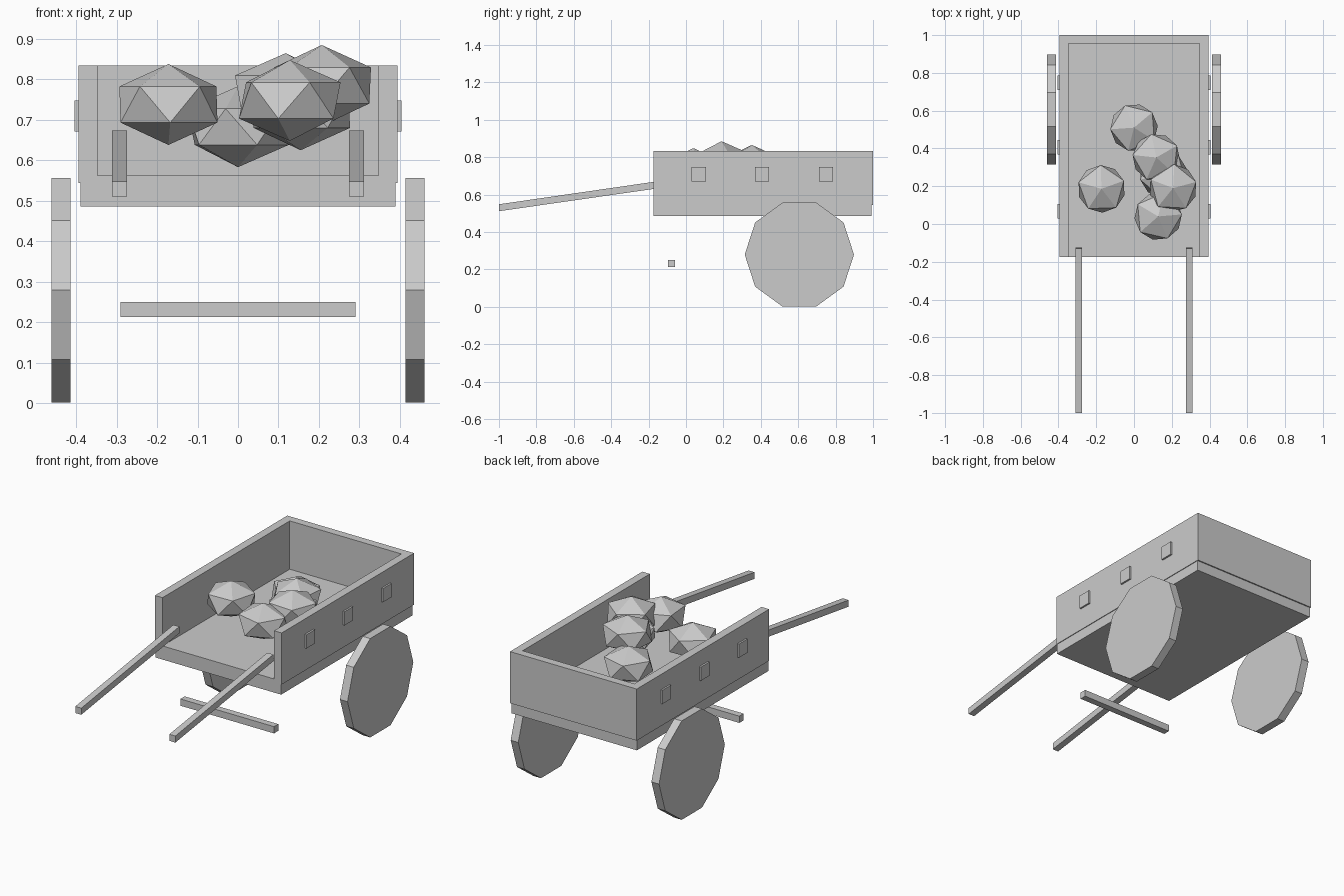
import bpy, bmesh, math
from mathutils import Matrix, Vector

if "Cube" in bpy.data.objects:
    bpy.data.objects.remove(bpy.data.objects["Cube"])


def make(name, bm):
    bmesh.ops.recalc_face_normals(bm, faces=bm.faces)
    me = bpy.data.meshes.new(name)
    bm.to_mesh(me)
    bm.free()
    ob = bpy.data.objects.new(name, me)
    bpy.context.collection.objects.link(ob)
    return ob


def box(name, lo, hi):
    lo, hi = Vector(lo), Vector(hi)
    bm = bmesh.new()
    bmesh.ops.create_cube(bm, size=1, matrix=Matrix.Translation((lo + hi) / 2)
                          @ Matrix.Diagonal((*(hi - lo), 1)))
    return make(name, bm)


def extrude(name, points, vec):
    bm = bmesh.new()
    face = bm.faces.new([bm.verts.new(p) for p in points])
    ext = bmesh.ops.extrude_face_region(bm, geom=[face], use_keep_orig=True)
    verts = [v for v in ext["geom"] if isinstance(v, bmesh.types.BMVert)]
    bmesh.ops.translate(bm, verts=verts, vec=vec)
    return make(name, bm)


# Cart floor
box("floor", (-0.39, -0.174, 0.486), (0.39, 0.993, 0.5625))

# U-shaped wall: two sides and the back, open at the front
xo, xi, yf, yb, yi = 0.394, 0.347, -0.175, 1.0, 0.955
profile = [(-xo, yf), (-xi, yf), (-xi, yi), (xi, yi),
           (xi, yf), (xo, yf), (xo, yb), (-xo, yb)]
extrude("walls", [(x, y, 0.544) for x, y in profile], (0, 0, 0.29))

# Loose crossbar under the front
box("crossbar", (-0.291, -0.096, 0.212), (0.291, -0.058, 0.25))

for side, s in (("left", -1), ("right", 1)):
    # Ten-sided wheel
    ring = [(s * 0.414, 0.606 + 0.292 * math.cos(i * math.pi / 5),
             0.279 + 0.292 * math.sin(i * math.pi / 5)) for i in range(10)]
    extrude(side + "_wheel", ring, (s * 0.047, 0, 0))

    # Sloping handle
    x0 = s * 0.2925 - 0.0185
    prof = [(-1.0, 0.511), (-0.125, 0.637), (-0.13, 0.674), (-1.0, 0.548)]
    extrude(side + "_handle", [(x0, y, z) for y, z in prof], (0.037, 0, 0))

    # Square plates on the side wall
    for i, y in enumerate((0.068, 0.407, 0.748)):
        xa, xb = sorted((s * 0.37, s * 0.404))
        box(f"{side}_plate_{i}", (xa, y - 0.038, 0.671), (xb, y + 0.038, 0.748))

# Squashed, low-poly stones: centre and turn about z
stones = [((-0.172, 0.186, 0.738), 20), ((0.128, 0.04, 0.748), 5),
          ((0.0, 0.51, 0.683), 40), ((0.207, 0.19, 0.785), 15),
          ((0.118, 0.352, 0.765), 30), ((0.155, 0.265, 0.725), 50)]
for i, (loc, turn) in enumerate(stones):
    bm = bmesh.new()
    bmesh.ops.create_icosphere(
        bm, subdivisions=1, radius=1,
        matrix=Matrix.Translation(loc) @ Matrix.Rotation(math.radians(turn), 4, 'Z')
        @ Matrix.Diagonal((0.141, 0.141, 0.1, 1)))
    make(f"stone_{i}", bm)
